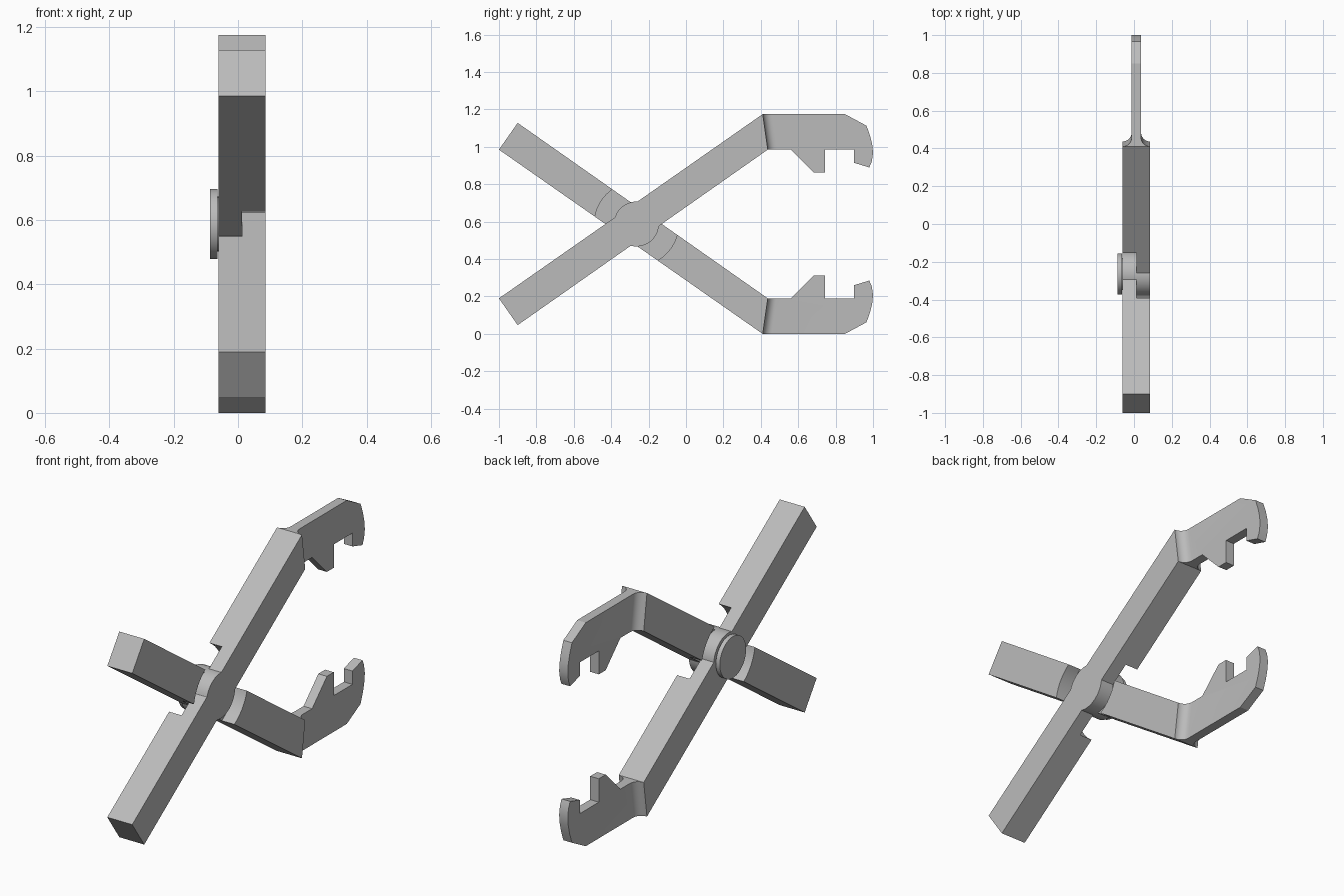
import bpy, bmesh, math
from mathutils import Vector

if "Cube" in bpy.data.objects:
    bpy.data.objects.remove(bpy.data.objects["Cube"], do_unlink=True)

HALF = 0.0725            # half thickness of an arm
JAW = 0.025              # half thickness of a jaw
MID_X, MID_Z = 0.0125, 0.5875
PIVOT_Y = -0.265

grey = bpy.data.materials.new("plain_grey")
grey.use_nodes = True
colour = (0.5, 0.5, 0.5, 1)
grey.diffuse_color = colour
grey.node_tree.nodes["Principled BSDF"].inputs["Base Color"].default_value = colour


def prism(name, points, sweep):
    """Sweep a planar outline along a vector."""
    bm = bmesh.new()
    face = bm.faces.new([bm.verts.new(p) for p in points])
    extruded = bmesh.ops.extrude_face_region(bm, geom=[face], use_keep_orig=True)
    moved = [v for v in extruded["geom"] if isinstance(v, bmesh.types.BMVert)]
    bmesh.ops.translate(bm, verts=moved, vec=Vector(sweep))
    bmesh.ops.recalc_face_normals(bm, faces=bm.faces)
    mesh = bpy.data.meshes.new(name)
    bm.to_mesh(mesh)
    bm.free()
    mesh.materials.append(grey)
    obj = bpy.data.objects.new(name, mesh)
    bpy.context.collection.objects.link(obj)
    return obj


def plate(name, outline, x0, x1):
    """Side outline (y, z) given thickness along x."""
    return prism(name, [(x0, y, z - MID_Z) for y, z in outline], (x1 - x0, 0, 0))


def disc(name, radius, x0, x1):
    turn = [i * math.tau / 64 for i in range(64)]
    return plate(name, [(PIVOT_Y + radius * math.cos(a), MID_Z + radius * math.sin(a))
                        for a in turn], x0, x1)


def combine(target, other, operation):
    mod = target.modifiers.new(operation, 'BOOLEAN')
    mod.operation, mod.solver, mod.object = operation, 'EXACT', other
    bpy.context.view_layer.objects.active = target
    bpy.ops.object.modifier_apply(modifier=mod.name)
    bpy.data.objects.remove(other, do_unlink=True)


def smooth(obj):
    bpy.ops.object.select_all(action='DESELECT')
    obj.select_set(True)
    bpy.context.view_layer.objects.active = obj
    bpy.ops.object.shade_smooth_by_angle(angle=math.radians(25))


# Straight bar, halved at the crossing, with a round hub
outer, inner = (0.41, 1.175), (0.437, 0.985)
arm = plate("upper_jaw_arm", [(-1, 0.19), (-0.9, 0.047), inner, outer], -HALF, HALF)
combine(arm, disc("notch", 0.225, -0.2, 0), 'DIFFERENCE')
combine(arm, disc("hub", 0.12, 0, HALF), 'UNION')

# Concave shoulders where the bar thins into the jaw
r = HALF - JAW
curve = [(HALF - r * math.sin(a), r * (1 - math.cos(a)))
         for a in (i * math.pi / 16 for i in range(9))]
shoulder = curve + [(-x, y) for x, y in reversed(curve)]
combine(arm, prism("shoulder", [(x, outer[0] + y, outer[1] - MID_Z) for x, y in shoulder],
                   (0, inner[0] - outer[0], inner[1] - outer[1])), 'UNION')

# Hooked jaw with an inner tooth and a rounded tip
jaw = [outer, (0.85, 1.175), (0.965, 1.113), (0.984, 1.06), (0.996, 1.01), (1, 0.965),
       (0.993, 0.92), (0.98, 0.89), (0.897, 0.915), (0.897, 0.985), (0.742, 0.985),
       (0.742, 0.862), (0.685, 0.862), (0.562, 0.985), inner]
combine(arm, plate("jaw", jaw, -JAW, JAW), 'UNION')
arm.location = (MID_X, 0, MID_Z)
smooth(arm)

# Second arm is the same part turned half a turn about the long axis
other_arm = arm.copy()
other_arm.data = arm.data.copy()
other_arm.name = "lower_jaw_arm"
other_arm.rotation_euler.y = math.pi
bpy.context.collection.objects.link(other_arm)

# Pivot pin: short neck and flat round head
for name, radius, x0, x1 in (("pin_neck", 0.085, -0.08, -0.07),
                             ("pin_head", 0.109, -0.1, -0.077)):
    pin = disc(name, radius, x0, x1)
    pin.location = (MID_X, 0, MID_Z)
    smooth(pin)
